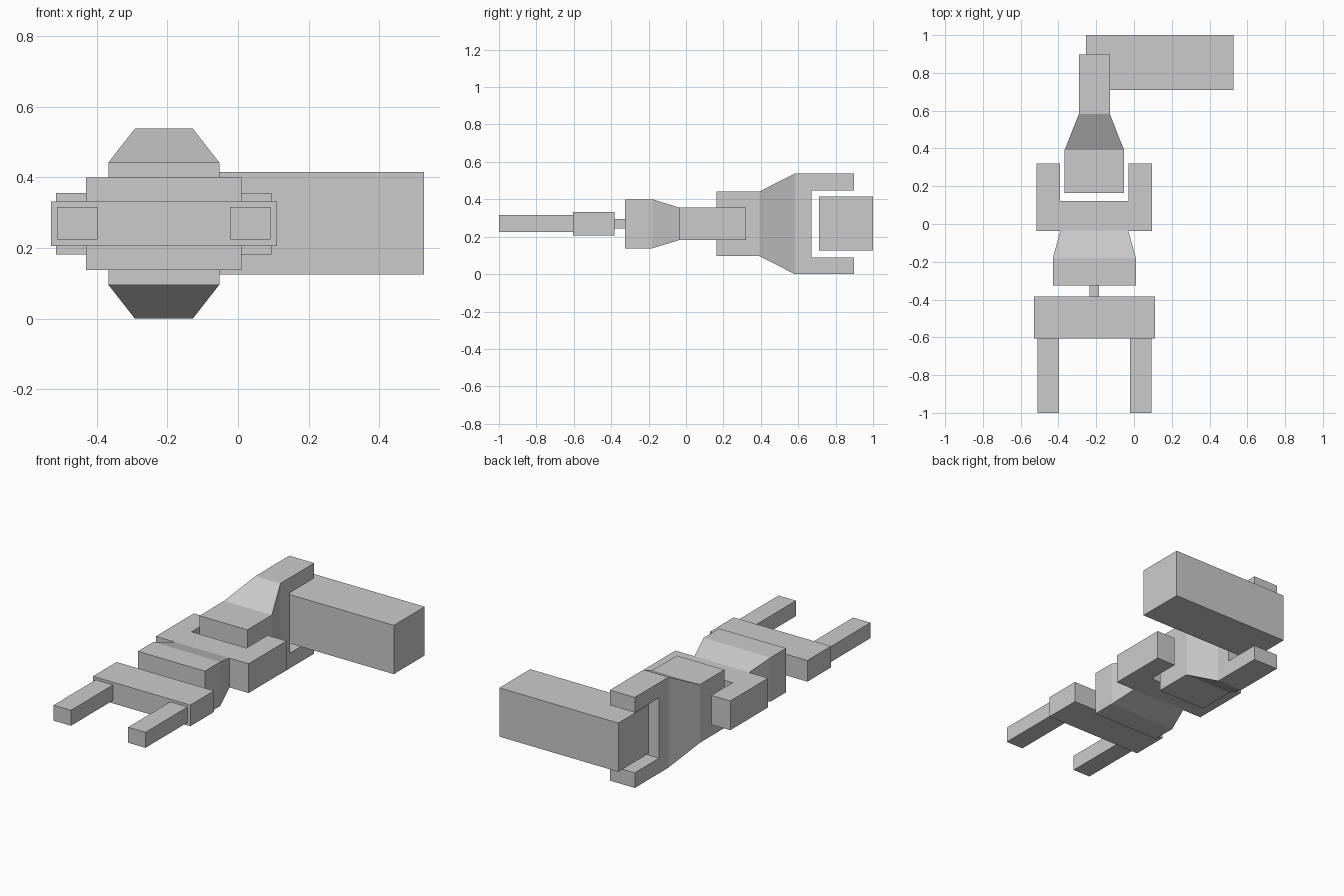
import bpy, bmesh
from mathutils import Vector

if "Cube" in bpy.data.objects:
    bpy.data.objects.remove(bpy.data.objects["Cube"])

AX, AZ = -0.21, 0.269   # centre line of the arm, running along y


def loft(name, sections, cx=AX, cz=AZ, prongs=None):
    """Skin rectangles (y, half width, half height) along y.
    prongs = (axis index, inner half gap, length) adds two fork arms at the +y end."""
    bm = bmesh.new()
    rings = [[bm.verts.new((cx + sx * w, y, cz + sz * h))
              for sx, sz in ((-1, -1), (1, -1), (1, 1), (-1, 1))]
             for y, w, h in sections]
    for a, b in zip(rings, rings[1:]):
        for i in range(4):
            j = (i + 1) % 4
            bm.faces.new((a[i], a[j], b[j], b[i]))
    bm.faces.new(rings[0])
    bm.faces.new(rings[-1])
    bmesh.ops.recalc_face_normals(bm, faces=bm.faces)

    if prongs:
        axis, gap, length = prongs
        centre = Vector((cx, 0, cz))
        end_y = sections[-1][0]

        def end_faces():
            return [f for f in bm.faces
                    if all(abs(v.co.y - end_y) < 1e-5 for v in f.verts)]

        # split the end face into three strips, then extrude the outer two
        for s in (-1, 1):
            normal = Vector((0, 0, 0))
            normal[axis] = 1
            faces = end_faces()
            edges = {e for f in faces for e in f.edges}
            verts = {v for f in faces for v in f.verts}
            bmesh.ops.bisect_plane(bm, geom=[*verts, *edges, *faces], dist=1e-6,
                                   plane_co=centre + normal * s * gap, plane_no=normal)
        outer = [f for f in end_faces()
                 if abs(f.calc_center_median()[axis] - centre[axis]) > gap]
        caps = bmesh.ops.extrude_discrete_faces(bm, faces=outer)["faces"]
        bmesh.ops.translate(bm, vec=(0, length, 0),
                            verts=list({v for f in caps for v in f.verts}))
        bmesh.ops.recalc_face_normals(bm, faces=bm.faces)

    mesh = bpy.data.meshes.new(name)
    bm.to_mesh(mesh)
    bm.free()
    obj = bpy.data.objects.new(name, mesh)
    bpy.context.collection.objects.link(obj)
    return obj


def bar(name, y0, y1, w, h, **kw):
    return loft(name, [(y0, w, h), (y1, w, h)], **kw)


# Mounting block at the back, offset to the right
bar("mount_block", 0.71, 1.0, 0.391, 0.145, cx=0.136, cz=0.27)

# Shoulder: block flaring into a neck with upper and lower prongs
loft("shoulder_yoke",
     [(0.163, 0.157, 0.173), (0.393, 0.157, 0.173),
      (0.582, 0.082, 0.269), (0.67, 0.082, 0.269)],
     prongs=(2, 0.179, 0.228))

# Elbow fork with left and right prongs around the shoulder block
loft("elbow_fork", [(-0.036, 0.305, 0.087), (0.122, 0.305, 0.087)],
     prongs=(0, 0.181, 0.198))

# Forearm tapering up to the elbow
loft("forearm", [(-0.325, 0.22, 0.131), (-0.18, 0.22, 0.131), (-0.036, 0.18, 0.087)])

# Wrist pin, palm and two gripper fingers
bar("wrist_pin", -0.385, -0.32, 0.025, 0.025)
bar("palm", -0.605, -0.383, 0.32, 0.063)
for side, s in (("left", -1), ("right", 1)):
    bar("finger_" + side, -1.0, -0.602, 0.057, 0.046, cx=AX + s * 0.245, cz=0.27)
